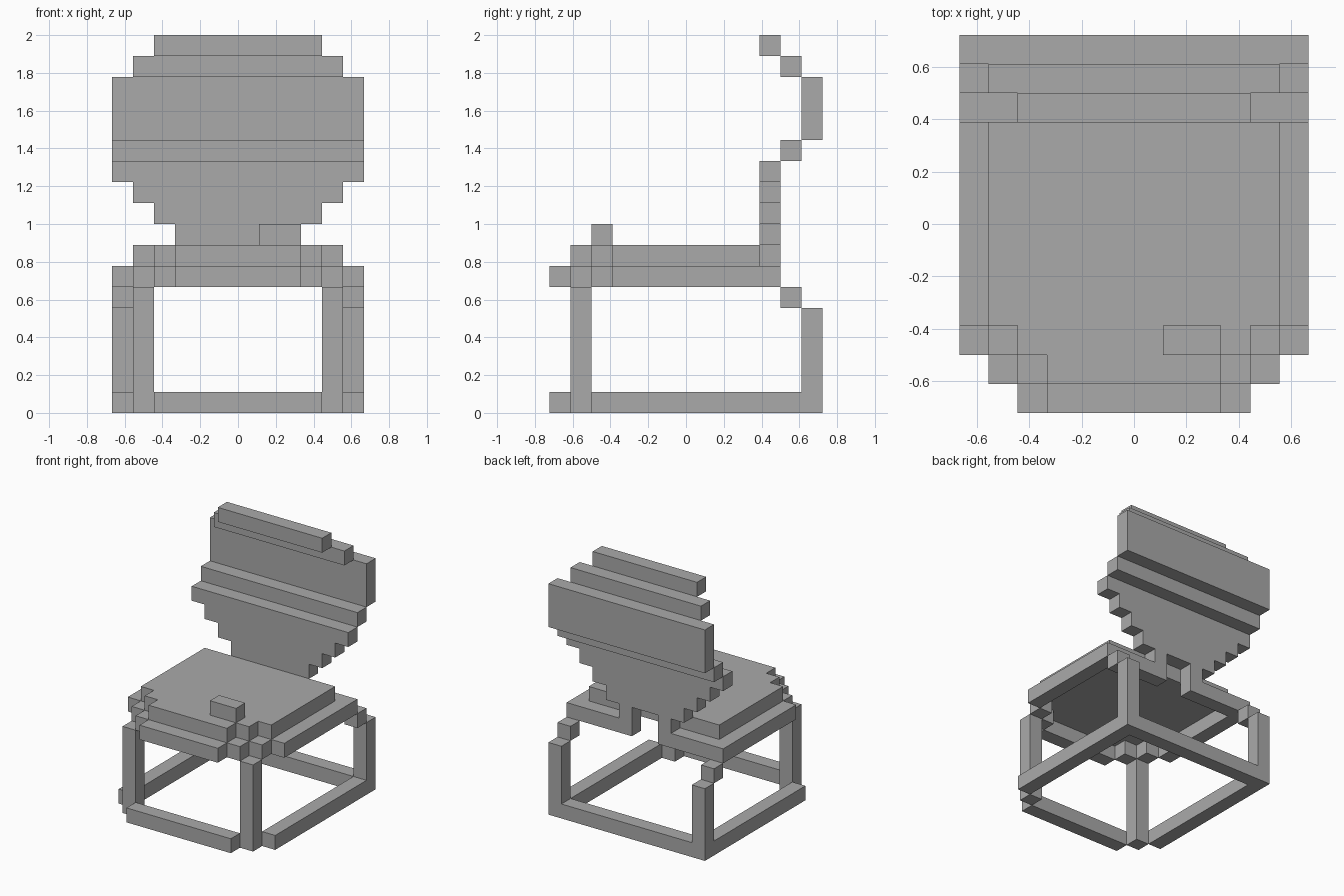
import bpy
import bmesh
from mathutils import Vector

U = 2 / 18          # one block
DEPTH = 13          # blocks from front to back

cube = bpy.data.objects.get("Cube")
if cube:
    bpy.data.objects.remove(cube, do_unlink=True)

grey = bpy.data.materials.new("plain_grey")
grey.use_nodes = True
grey.diffuse_color = (0.4, 0.4, 0.4, 1)
grey.node_tree.nodes["Principled BSDF"].inputs["Base Color"].default_value = grey.diffuse_color


def place(x, j, z):
    """Block coordinates to world position; j counts from the front."""
    return Vector((x, j - DEPTH / 2, z)) * U


def prism(name, points, push):
    """Extrude a flat outline given in block coordinates."""
    bm = bmesh.new()
    face = bm.faces.new([bm.verts.new(place(*p)) for p in points])
    out = bmesh.ops.extrude_face_region(bm, geom=[face], use_keep_orig=True)
    moved = [v for v in out["geom"] if isinstance(v, bmesh.types.BMVert)]
    bmesh.ops.translate(bm, verts=moved, vec=Vector(push) * U)
    bmesh.ops.recalc_face_normals(bm, faces=bm.faces)
    mesh = bpy.data.meshes.new(name)
    bm.to_mesh(mesh)
    bm.free()
    mesh.materials.append(grey)
    obj = bpy.data.objects.new(name, mesh)
    bpy.context.collection.objects.link(obj)
    return obj


def box(name, x0, x1, j0, j1, z0, z1):
    prism(name, [(x0, j0, z0), (x1, j0, z0), (x1, j1, z0), (x0, j1, z0)], (0, 0, z1 - z0))


def pair(name, x0, x1, *rest):
    box("left_" + name, x0, x1, *rest)
    box("right_" + name, -x1, -x0, *rest)


def mirrored(half):
    return half + [(-x, v) for x, v in reversed(half)]


# Base frame
box("front_foot_rail", -4, 4, 0, 1, 0, 1)
box("back_foot_rail", -5, 5, 12, 13, 0, 1)
pair("side_foot_rail", 5, 6, 2, 12, 0, 1)

# Legs
pair("front_leg", 4, 5, 1, 2, 0, 6)
pair("back_leg", 5, 6, 12, 13, 0, 5)
pair("back_leg_bracket", 5, 6, 11, 12, 5, 6)

# Seat rim with stepped front corners
box("front_seat_rim", -3, 3, 0, 1, 6, 7)
pair("outer_corner_rim", 3, 4, 1, 2, 6, 7)
pair("inner_corner_rim", 4, 5, 2, 3, 6, 7)
pair("side_seat_rim", 5, 6, 3, 10, 6, 7)

# Seat panel
outline = mirrored([(3, 1), (3, 2), (4, 2), (4, 3), (5, 3), (5, 10)])
prism("seat", [(x, j, 7) for x, j in outline], (0, 0, 1))
box("seat_block", 1, 3, 2, 3, 8, 9)

# Lower backrest, its two posts and the rear rim as one stepped plate
outline = mirrored([(6, 12), (6, 11), (5, 11), (5, 10), (4, 10), (4, 9), (3, 9),
                    (3, 8), (2, 8), (2, 7), (6, 7), (6, 6), (1, 6), (1, 8)])
prism("lower_backrest", [(x, 10, z) for x, z in outline], (0, 1, 0))

# Upper backrest tiers
for name, half, j, z0, z1 in (("backrest_step", 6, 11, 12, 13),
                              ("backrest_panel", 6, 12, 13, 16),
                              ("upper_backrest_step", 5, 11, 16, 17),
                              ("top_backrest_rail", 4, 10, 17, 18)):
    box(name, -half, half, j, j + 1, z0, z1)
